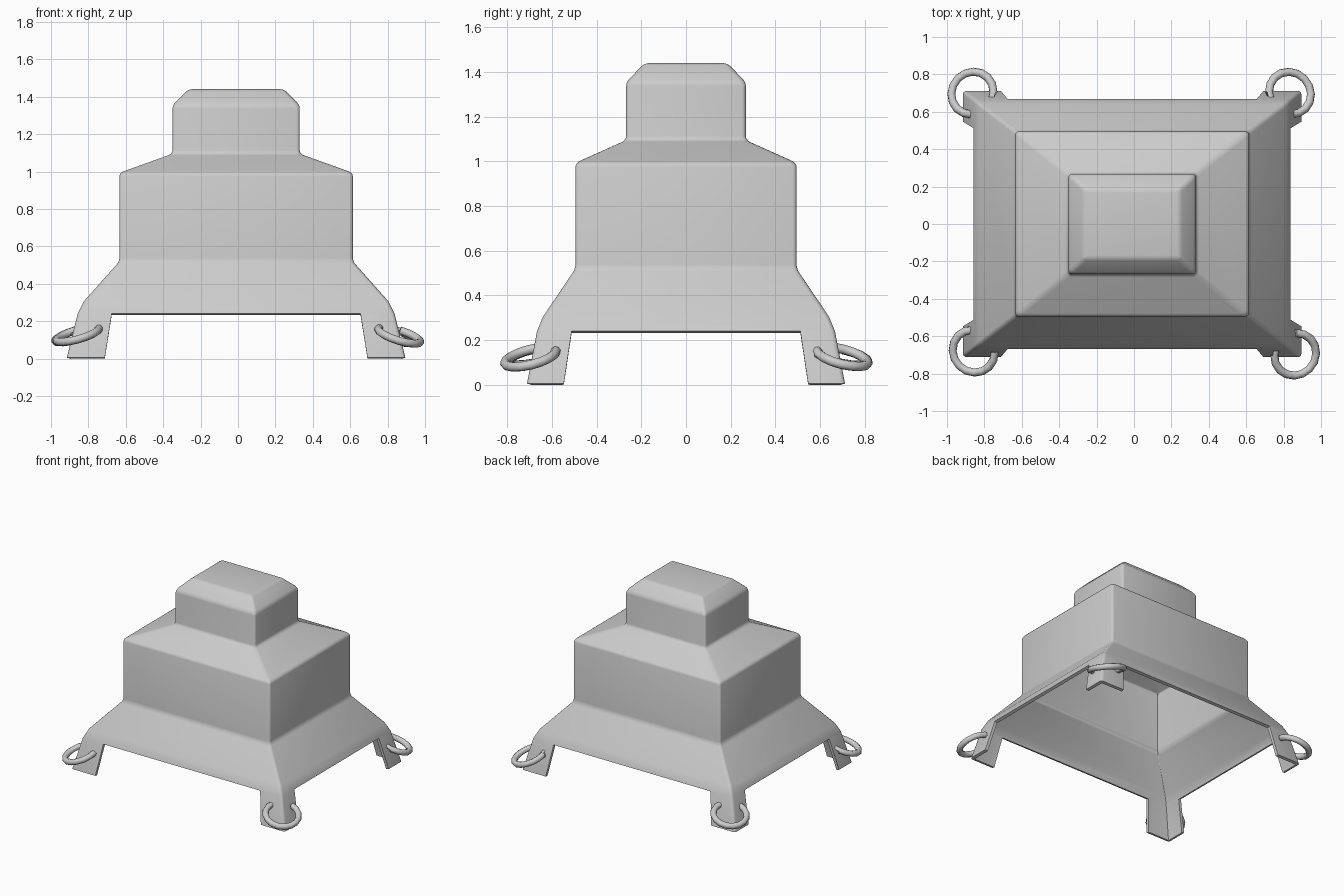
import bpy, bmesh, math
from mathutils import Vector, Matrix

if "Cube" in bpy.data.objects:
    bpy.data.objects.remove(bpy.data.objects["Cube"])

CX = -0.01  # the housing sits slightly left of centre
# half width, half depth, height of each outer rectangle, top to rim
LEVELS = [(0.255, 0.185, 1.44), (0.34, 0.268, 1.355), (0.34, 0.268, 1.095),
          (0.624, 0.495, 0.993), (0.624, 0.495, 0.52), (0.815, 0.64, 0.305),
          (0.847, 0.667, 0.24)]
RIM = LEVELS[-1]
FOOT = (0.905, 0.712, 0.005)
DOOR_RIM, DOOR_FOOT = (0.665, 0.512), (0.702, 0.547)
CORNERS = [(1, 1), (-1, 1), (-1, -1), (1, -1)]


def finish(obj, angle):
    bpy.ops.object.select_all(action='DESELECT')
    obj.select_set(True)
    bpy.context.view_layer.objects.active = obj
    for mod in list(obj.modifiers):
        bpy.ops.object.modifier_apply(modifier=mod.name)
    bpy.ops.object.shade_smooth_by_angle(angle=math.radians(angle))


# Stepped hollow housing with corner legs
bm = bmesh.new()


def vert(x, y, z):
    return bm.verts.new((CX + x, y, z))


rings = [[vert(sx * hx, sy * hy, z) for sx, sy in CORNERS] for hx, hy, z in LEVELS]
bm.faces.new(rings[0])
for a, b in zip(rings[:-2], rings[1:-1]):
    for i in range(4):
        j = (i + 1) % 4
        bm.faces.new((a[j], a[i], b[i], b[j]))

# Two plates per leg, one along each side of the corner
doors = []
for (sx, sy), corner in zip(CORNERS, rings[-1]):
    on_x = vert(sx * DOOR_RIM[0], sy * RIM[1], RIM[2])
    on_y = vert(sx * RIM[0], sy * DOOR_RIM[1], RIM[2])
    foot = vert(sx * FOOT[0], sy * FOOT[1], FOOT[2])
    foot_x = vert(sx * DOOR_FOOT[0], sy * FOOT[1], FOOT[2])
    foot_y = vert(sx * FOOT[0], sy * DOOR_FOOT[1], FOOT[2])
    bm.faces.new((corner, on_x, foot_x, foot))
    bm.faces.new((corner, foot, foot_y, on_y))
    doors.append((on_x, on_y))

# Lowest skirt band, meeting the leg plates at the rim
upper, lower = rings[-2], rings[-1]
for i in range(4):
    j = (i + 1) % 4
    k = i % 2
    bm.faces.new((upper[j], upper[i], lower[i], doors[i][k], doors[j][k], lower[j]))
bmesh.ops.recalc_face_normals(bm, faces=bm.faces)
bm.faces.ensure_lookup_table()
if bm.faces[0].normal.z < 0:
    bmesh.ops.reverse_faces(bm, faces=bm.faces)
mesh = bpy.data.meshes.new("housing")
bm.to_mesh(mesh)
bm.free()
housing = bpy.data.objects.new("housing", mesh)
bpy.context.collection.objects.link(housing)
bevel = housing.modifiers.new("soft_edges", 'BEVEL')
bevel.width = 0.018
bevel.segments = 3
bevel.limit_method = 'ANGLE'
bevel.angle_limit = math.radians(20)
shell = housing.modifiers.new("wall", 'SOLIDIFY')
shell.thickness = 0.022
shell.offset = -1
shell.use_even_offset = True
finish(housing, 40)

# Carrying rings, drooping outwards, each ending inside its leg's walls
for name, x, y, z, tilt in [("back_right_ring", 0.834, 0.70, 0.125, 22),
                            ("back_left_ring", -0.864, 0.70, 0.126, 20),
                            ("front_left_ring", -0.857, -0.68, 0.128, 20),
                            ("front_right_ring", 0.862, -0.697, 0.123, 22)]:
    bpy.ops.mesh.primitive_torus_add(major_radius=0.117, minor_radius=0.022,
                                     major_segments=16, minor_segments=8)
    ring = bpy.context.object
    ring.name = name
    outward = Vector((x, y, 0)).normalized()
    axis = Vector((0, 0, 1)).cross(outward)
    turn = (Matrix.Translation((x, y, z)) @
            Matrix.Rotation(math.radians(tilt), 4, axis))
    bm = bmesh.new()
    bm.from_mesh(ring.data)
    bm.transform(turn)
    # trim the hidden arc along the inner faces of the leg
    hidden = [v for v in bm.verts
              if abs(v.co.x - CX) < 0.847 and abs(v.co.y) < 0.655]
    bmesh.ops.delete(bm, geom=hidden, context='VERTS')
    bmesh.ops.holes_fill(bm, edges=[e for e in bm.edges if e.is_boundary], sides=0)
    bm.to_mesh(ring.data)
    bm.free()
    finish(ring, 50)
